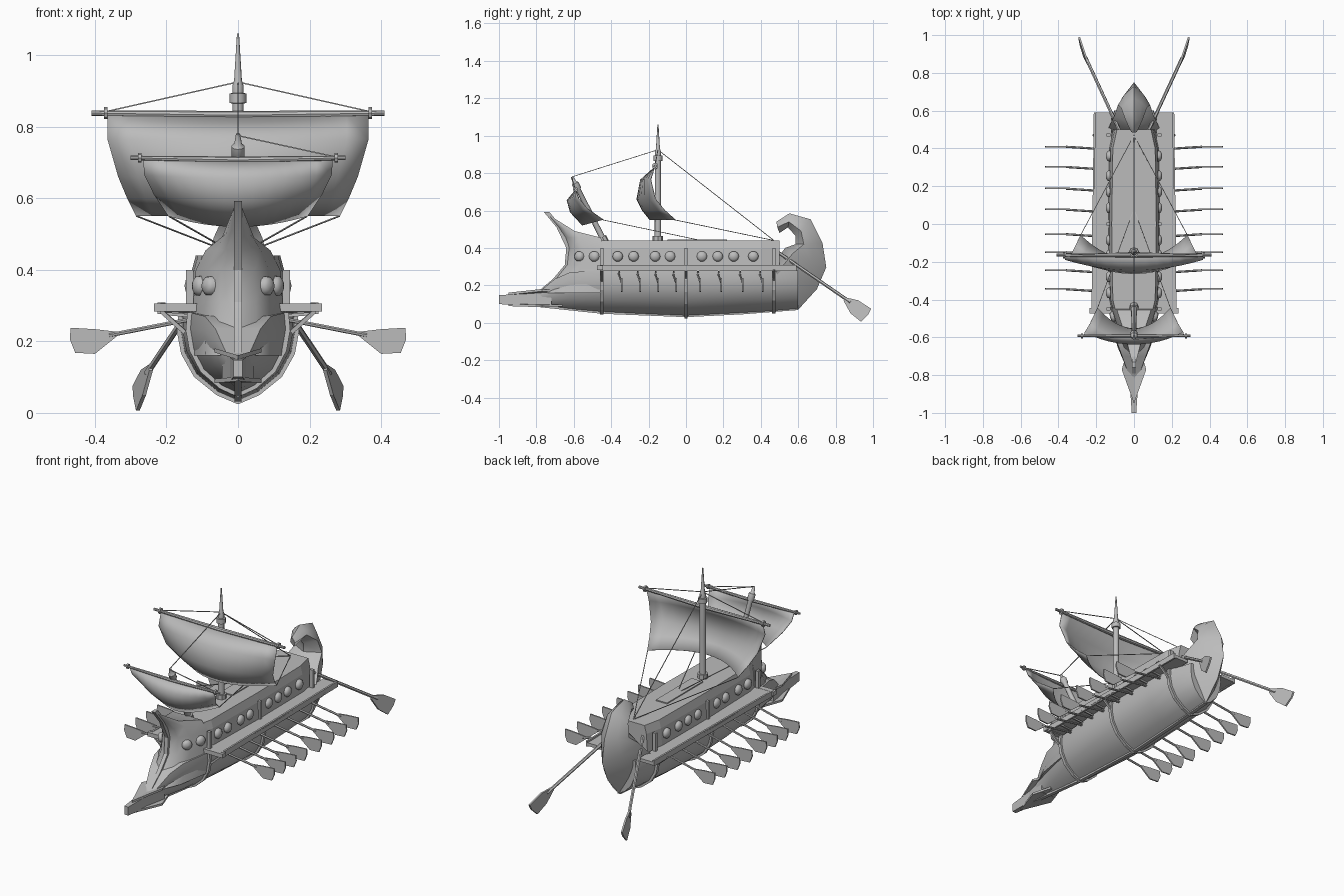
import bpy, math
from mathutils import Vector

if "Cube" in bpy.data.objects:
    bpy.data.objects.remove(bpy.data.objects["Cube"])

MAT = bpy.data.materials.new("weathered_grey")
MAT.diffuse_color = (0.5, 0.5, 0.5, 1)
MAT.use_nodes = True
MAT.node_tree.nodes["Principled BSDF"].inputs["Base Color"].default_value = MAT.diffuse_color


def make(name, verts, faces, smooth=30):
    me = bpy.data.meshes.new(name)
    me.from_pydata([tuple(v) for v in verts], [], faces)
    me.materials.append(MAT)
    ob = bpy.data.objects.new(name, me)
    bpy.context.collection.objects.link(ob)
    bpy.ops.object.select_all(action='DESELECT')
    ob.select_set(True)
    bpy.context.view_layer.objects.active = ob
    bpy.ops.object.mode_set(mode='EDIT')
    bpy.ops.mesh.select_all(action='SELECT')
    bpy.ops.mesh.normals_make_consistent(inside=False)
    bpy.ops.object.mode_set(mode='OBJECT')
    if smooth:
        bpy.ops.object.shade_smooth_by_angle(angle=math.radians(smooth))
    return ob


def loft(name, rings, closed=True, caps=True, smooth=30):
    n = len(rings[0])
    verts = [v for r in rings for v in r]
    faces = [(i * n + j, i * n + (j + 1) % n, (i + 1) * n + (j + 1) % n, (i + 1) * n + j)
             for i in range(len(rings) - 1) for j in range(n if closed else n - 1)]
    if caps:
        faces += [tuple(range(n)), tuple(range(len(verts) - n, len(verts)))]
    return make(name, verts, faces, smooth)


def mirrored(half):
    """Half section from keel (x=0) to top, mirrored into a closed ring."""
    return half + [(-x, y, z) for x, y, z in reversed(half) if x > 1e-6]


def rod(name, pts, radii, sides=8):
    """Round bar through pts with a radius at each."""
    pts = [Vector(p) for p in pts]
    d = (pts[-1] - pts[0]).normalized()
    u = d.orthogonal().normalized()
    w = d.cross(u)
    return loft(name, [[p + r * (math.cos(a) * u + math.sin(a) * w)
                        for a in (2 * math.pi * k / sides for k in range(sides))]
                       for p, r in zip(pts, radii)], smooth=40)


def line(name, a, b, r=0.0025):
    return rod(name, [a, b], [r, r], 4)


def box(name, x0, x1, y0, y1, z0, z1):
    return loft(name, [[(x0, y, z0), (x1, y, z0), (x1, y, z1), (x0, y, z1)] for y in (y0, y1)], smooth=0)


def strip(name, path, w, t, sides=1):
    """Bar following a centreline path in the y-z plane."""
    rings = []
    for y, z, dy, dz in path:
        rings.append([(-w, y, z), (w, y, z), (w, y + dy * t, z + dz * t), (-w, y + dy * t, z + dz * t)])
    return loft(name, rings)


# Lower hull: y, keel height, half width, top height
STATIONS = [(-.86, .095, .018, .15), (-.78, .09, .035, .17), (-.70, .08, .065, .235), (-.62, .07, .095, .27),
            (-.45, .055, .135, .28), (-.2, .043, .155, .28), (0, .035, .16, .28), (.3, .05, .158, .28),
            (.47, .06, .148, .28), (.60, .07, .105, .28)]
SHAPE = [(0, 0), (.35, .1), (.72, .3), (.93, .55), (1, .8), (.97, 1)]


def section(y, k, w, t, grow=0.0):
    return [(w * a + grow * a, y, k + (t - k) * b - grow * (1 - b)) for a, b in SHAPE]


loft("hull", [mirrored(section(*s)) for s in STATIONS], smooth=40)

# Keel bar running into the ram
strip("keel", [(-.99, .10, 0, 1), (-.78, .083, 0, 1), (-.45, .048, 0, 1), (0, .03, 0, 1),
               (.3, .045, 0, 1), (.6, .068, 0, 1)], .01, .025)

# Deckhouse with sloping upper edge
loft("deckhouse", [mirrored([(0, y, .27), (w + .02, y, .27), (w + .012, y, .395), (w, y, .44), (0, y, .44)])
                   for y, w in ((-.45, .10), (-.40, .112), (0, .118), (.40, .112), (.50, .09))], smooth=0)
box("hatch", -.035, .035, -.1, .22, .44, .446)

# Prow: front y,z / rear y,z / half width
PROW = [(-.78, .16, -.44, .16, .125), (-.70, .235, -.44, .24, .13), (-.64, .31, -.44, .31, .125),
        (-.63, .40, -.44, .40, .118), (-.65, .455, -.455, .455, .09), (-.685, .51, -.595, .49, .045),
        (-.75, .59, -.735, .578, .01)]
rings = []
for fy, fz, ry, rz, w in PROW:
    half = [(0, fy, fz)] + [(w * a, fy + (ry - fy) * b, fz + (rz - fz) * b)
                            for a, b in ((.4, .12), (.72, .4), (1, 1))] + [(0, ry, rz)]
    rings.append(mirrored(half))
loft("prow", rings, smooth=45)
strip("stem_post", [(-.76, .592, 1, 0), (-.692, .51, 1, 0), (-.64, .40, 1, 0), (-.648, .31, 1, 0),
                    (-.71, .235, 1, 0), (-.80, .16, 1, 0)], .011, .03)

# Ram with side vanes
loft("ram", [[(-w, y, z0), (w, y, z0), (w, y, z1), (-w, y, z1)] for y, w, z0, z1 in
             ((-1, .012, .10, .148), (-.85, .022, .09, .155), (-.72, .045, .085, .18))], smooth=0)
for s in (-1, 1):
    for z in (.095, .155):
        loft("ram_vane", [[(s * x, y, z + dz + x * .3 * (1 if z > .12 else -.3)) for x, y in
                           ((.0, -.95), (.065, -.77), (.03, -.66), (0, -.66))] for dz in (-.006, .006)], smooth=0)

# Curled stern: outer y,z / side y,z / half width / inner y,z
STERN = [(.60, .07, .48, .27, .147, .48, .30), (.70, .18, .53, .32, .125, .50, .36), (.75, .297, .57, .37, .105, .53, .40),
         (.73, .425, .63, .42, .085, .585, .42), (.666, .553, .615, .49, .068, .585, .465),
         (.553, .585, .55, .54, .045, .545, .51), (.483, .54, .488, .51, .015, .50, .48)]
loft("stern_curl", [mirrored([(0, oy, oz), (w * .6, oy * .55 + sy * .45, oz * .55 + sz * .45), (w, sy, sz), (0, iy, iz)])
                    for oy, oz, sy, sz, w, iy, iz in STERN], smooth=45)

# Hull bands, wall posts and outrigger beams
for i, y in ((4, -.45), (6, 0), (8, .47)):
    k, w, t = STATIONS[i][1:]
    loft("hull_band", [mirrored(section(y + d, k, w, t, g)) for d, g in
                       ((-.009, -.01), (-.009, .011), (.009, .011), (.009, -.01))], smooth=0)
box("front_beam", -.235, .235, -.475, -.445, .283, .306)

OARS = [.397, .29, .175, .064, -.066, -.162, -.257, -.357]
SHIELDS = [-.365, -.28, -.165, -.085, .085, .17, .255, .36]
for s in (-1, 1):
    # Outrigger gallery and its rail
    loft("outrigger", [[(s * .12, y, z), (s * w, y, z), (s * w, y, z + .018), (s * .12, y, z + .018)]
                       for y, w, z in ((-.46, .222, .287), (0, .222, .283), (.59, .208, .280))], smooth=0)
    loft("outrigger_rail", [[(s * a, y, z) for a, z in ((w, .276), (w + .01, .276), (w + .01, .308), (w, .308))]
                            for y, w in ((-.46, .215), (.59, .203))], smooth=0)
    for y in (-.45, 0, .47):
        box("wall_post", min(s * .125, s * .145), max(s * .125, s * .145), y - .008, y + .008, .29, .40)
        line("bracket", (s * .215, y, .285), (s * .148, y, .225), .008)
    # Domed round shields on the walls and bow
    for y, x, r, yaw in [(y, .128, .029, 0) for y in SHIELDS] + [(-.49, .106, .029, .35), (-.57, .078, .028, .6)]:
        c, sn = math.cos(yaw), math.sin(yaw)
        rr = []
        for h, f in ((-.008, 1), (.010, .95), (.018, .6), (.021, .1)):
            rr.append([(s * (x + h * c + r * f * math.cos(a) * sn), y - h * sn + r * f * math.cos(a) * c,
                        .355 + r * f * math.sin(a)) for a in (k * math.pi / 5 for k in range(10))])
        loft("shield", rr, smooth=50)
    # Rowing oars with flared upright blades
    for y in OARS:
        rod("oar_shaft", [(s * .13, y - .003, .262), (s * .36, y + .012, .217)], [.006, .006], 6)
        loft("oar_blade", [[(s * x, y + .013 + t, z) for x, z in
                            ((.34, .227), (.40, .234), (.468, .238), (.470, .205), (.455, .168), (.40, .165), (.34, .213))]
                           for t in (-.004, .004)], smooth=0)
        line("oar_beam", (s * .14, y, .272), (s * .212, y, .278), .006)
    # Steering oars
    a, b = Vector((s * .07, .48, .385)), Vector((s * .255, .88, .11))
    rod("steering_oar", [a, b], [.009, .009], 6)
    loft("steering_blade", [[(s * (x + t), y, z) for x, y, z in
                             ((.245, .855, .135), (.267, .92, .12), (.29, .99, .075), (.288, .975, .045),
                              (.28, .935, .006), (.262, .88, .05), (.243, .842, .118))] for t in (-.005, .005)], smooth=0)

# Main mast with collars and spike
rod("main_mast", [(0, -.15, z) for z in (.43, .84, .865, .866, .893, .894, .915, .93, 1.06)],
    [.018, .016, .016, .024, .024, .016, .016, .011, .003], 10)
rod("main_mast_foot", [(0, -.15, .435), (0, -.15, .465)], [.028, .028], 8)
# Raked fore mast
A, B = Vector((0, -.435, .43)), Vector((0, -.61, .78))
rod("fore_mast", [A.lerp(B, t) for t in (0, .8, .82, .9, .92, 1)], [.016, .013, .019, .019, .011, .006], 10)
rod("fore_mast_foot", [A, A.lerp(B, .08)], [.024, .024], 8)


def yard(name, y, z, half, ring_x, r):
    rod(name, [(x * half, y, z - .006 * (1 - abs(x))) for x in (-1, -.5, 0, .5, 1)], [r * .75, r, r * 1.2, r, r * .75])
    for s in (-1, 1):
        rod("yard_ring", [(s * (ring_x - .005), y, z), (s * (ring_x + .005), y, z)], [r * 1.7] * 2)


def sail(name, rows, lift=0):
    """Billowed cloth; rows: height, half width, centre y, edge y."""
    grid = []
    for i, (z, w, yc, ye) in enumerate(rows):
        grid.append([(w * u, yc + (ye - yc) * u * u, z + lift * u * u * i / (len(rows) - 1))
                     for u in (k / 6 for k in range(-6, 7))])
    ob = loft(name, grid, closed=False, caps=False, smooth=60)
    m = ob.modifiers.new("cloth", 'SOLIDIFY')
    m.thickness = .004


yard("main_yard", -.165, .838, .41, .37, .010)
yard("fore_yard", -.592, .713, .30, .275, .008)
sail("main_sail", [(.832, .365, -.17, -.17), (.765, .365, -.245, -.19), (.66, .335, -.265, -.165),
                   (.60, .31, -.235, -.115), (.55, .285, -.195, -.06)])
sail("fore_sail", [(.708, .265, -.595, -.592), (.655, .262, -.638, -.575), (.59, .235, -.62, -.53),
                   (.52, .195, -.555, -.445)], .03)

# Rigging
TOP, AFT = (0, -.15, .925), (0, .47, .44)
line("fore_stay", TOP, (0, -.61, .78))
line("back_stay", TOP, AFT)
line("fore_yard_lift", (0, -.61, .775), (.275, -.592, .715))
for s in (-1, 1):
    line("main_yard_lift", TOP, (s * .37, -.165, .842))
    line("main_sheet", (s * .283, -.06, .55), AFT)
    line("fore_sheet", (s * .193, -.445, .55), (0, .08, .44))
